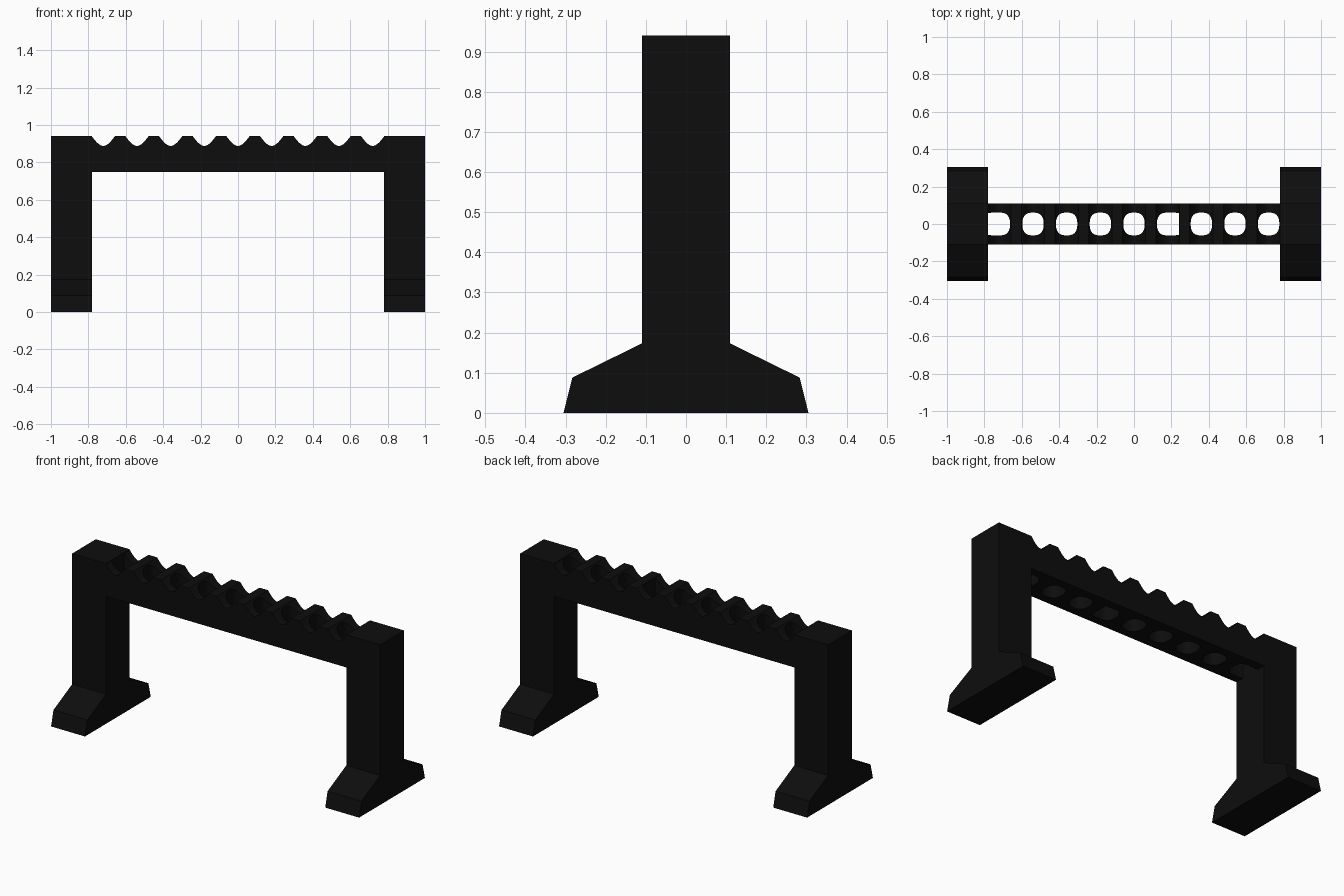
import bpy, bmesh, math
from mathutils import Vector

if "Cube" in bpy.data.objects:
    bpy.data.objects.remove(bpy.data.objects["Cube"])

black = bpy.data.materials.new("black plastic")
black.diffuse_color = (0.004, 0.004, 0.004, 1)
black.use_nodes = True
black.node_tree.nodes["Principled BSDF"].inputs["Base Color"].default_value = black.diffuse_color


def prisms(name, outlines, direction):
    """Extrude closed 3D outlines along a direction into one object."""
    bm = bmesh.new()
    for pts in outlines:
        face = bm.faces.new([bm.verts.new(p) for p in pts])
        new = bmesh.ops.extrude_face_region(bm, geom=[face])["geom"]
        bmesh.ops.translate(bm, vec=Vector(direction),
                            verts=[g for g in new if isinstance(g, bmesh.types.BMVert)])
    bmesh.ops.recalc_face_normals(bm, faces=bm.faces)
    mesh = bpy.data.meshes.new(name)
    bm.to_mesh(mesh)
    bm.free()
    obj = bpy.data.objects.new(name, mesh)
    bpy.context.collection.objects.link(obj)
    obj.data.materials.append(black)
    return obj


PITCH, INNER, TOP, HALF = 0.18, 0.78, 0.94, 0.11

# Legs with flared feet
half = [(0.305, 0), (0.283, 0.088), (HALF, 0.173), (HALF, TOP)]
leg_profile = half + [(-y, z) for y, z in reversed(half)]
for side, x in (("left", -1.0), ("right", INNER)):
    prisms(side + "_leg", [[(x, y, z) for y, z in leg_profile]], (1 - INNER, 0, 0))

# Scalloped beam: nine rounded notches along the top
centres = [PITCH * i for i in range(-4, 5)]
top = [(-0.8, TOP)]
for c in centres:
    for k in range(17):
        t = -1 + k / 8
        top.append((c + 0.062 * t, TOP - 0.052 * math.cos(t * math.pi / 2)))
top.append((0.8, TOP))
outline = [(-0.8, 0.748)] + top + [(0.8, 0.748)]
beam = prisms("scalloped_beam", [[(x, -HALF, z) for x, z in outline]], (0, 2 * HALF, 0))


# Rounded-square holes through the beam; two of them have one flat end
def hole(c, flat):
    pts = []
    for k in range(40):
        a = 2 * math.pi * (k + 0.5) / 40
        s = [math.copysign(abs(v) ** (2 / 2.6), v) for v in (math.cos(a), math.sin(a))]
        x, y = 0.057 * s[0], 0.061 * s[1]
        if flat * x > 0:
            x = flat * min(0.06, abs(x) * 3)
        pts.append((c + x, y, 0.6))
    return pts


flats = {0: -1, 5: 1}
cutter = prisms("hole_cutter", [hole(c, flats.get(i, 0)) for i, c in enumerate(centres)], (0, 0, 0.5))
cutter.hide_render = True
mod = beam.modifiers.new("holes", "BOOLEAN")
mod.operation, mod.solver, mod.object = "DIFFERENCE", "EXACT", cutter
bpy.context.view_layer.objects.active = beam
beam.select_set(True)
bpy.ops.object.modifier_apply(modifier=mod.name)
bpy.data.objects.remove(cutter)
bpy.ops.object.shade_smooth_by_angle(angle=math.radians(30))
